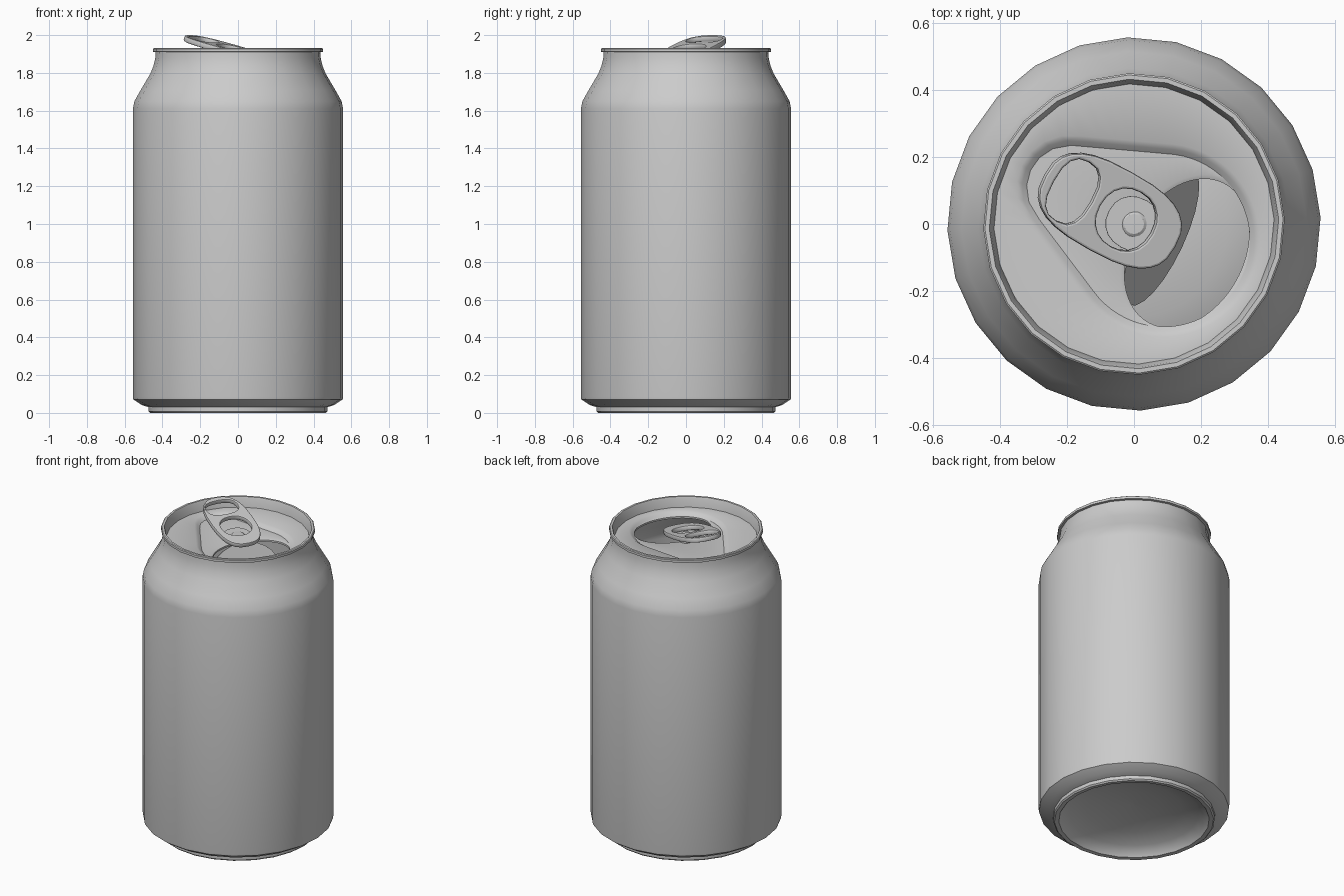
import bpy, bmesh, math
from mathutils import Vector

if "Cube" in bpy.data.objects:
    bpy.data.objects.remove(bpy.data.objects["Cube"])

SIDES, RAYS = 24, 72
YAW = math.radians(-29)                       # direction tab and mouth point
AX = Vector((math.cos(YAW), math.sin(YAW)))   # along the tab
AY = Vector((-AX.y, AX.x))                    # across the tab


def smooth(ob, angle=35):
    bpy.ops.object.select_all(action='DESELECT')
    ob.select_set(True)
    bpy.context.view_layer.objects.active = ob
    bpy.ops.object.shade_smooth_by_angle(angle=math.radians(angle))


def finish(name, bm):
    bmesh.ops.recalc_face_normals(bm, faces=bm.faces)
    me = bpy.data.meshes.new(name)
    bm.to_mesh(me)
    bm.free()
    ob = bpy.data.objects.new(name, me)
    bpy.context.collection.objects.link(ob)
    smooth(ob)
    return ob


def bridge(bm, a, b):
    n = len(a)
    for i in range(n):
        bm.faces.new((a[i], a[(i + 1) % n], b[(i + 1) % n], b[i]))


def lathe(name, profile, n=SIDES, centre=(0, 0), cap=False):
    bm = bmesh.new()
    last = None
    for r, z in profile:
        ring = [bm.verts.new((centre[0] + r * math.cos(math.radians(2) + i * math.tau / n),
                              centre[1] + r * math.sin(math.radians(2) + i * math.tau / n), z))
                for i in range(n)]
        if last:
            bridge(bm, last, ring)
        elif cap:
            bm.faces.new(ring)
        last = ring
    return finish(name, bm)


def outline(cx, cy, rx, ry, power=2.0, n=24):
    pts = []
    for i in range(n):
        c, s = math.cos(i * math.tau / n), math.sin(i * math.tau / n)
        pts.append((cx + rx * math.copysign(abs(c) ** (2 / power), c),
                    cy + ry * math.copysign(abs(s) ** (2 / power), s)))
    return pts


def plate(name, loops, half, bevel, loc, rot):
    # filled flat outline with holes, given thickness and rounded edges
    cu = bpy.data.curves.new(name, 'CURVE')
    cu.dimensions, cu.fill_mode = '2D', 'BOTH'
    cu.extrude, cu.bevel_depth, cu.bevel_resolution = half - bevel, bevel, 1
    cu.offset = -bevel
    for pts in loops:
        sp = cu.splines.new('POLY')
        sp.points.add(len(pts) - 1)
        for p, (x, y) in zip(sp.points, pts):
            p.co = (x, y, 0, 1)
        sp.use_cyclic_u = True
    ob = bpy.data.objects.new(name, cu)
    bpy.context.collection.objects.link(ob)
    ob.location, ob.rotation_euler = loc, rot
    bpy.ops.object.select_all(action='DESELECT')
    ob.select_set(True)
    bpy.context.view_layer.objects.active = ob
    bpy.ops.object.convert(target='MESH')
    smooth(bpy.context.object)


# Can shell: domed base, wall, shoulder, neck and rolled rim
lathe("can_body", [
    (0.001, 0.11), (0.15, 0.102), (0.28, 0.08), (0.38, 0.05), (0.425, 0.022),
    (0.44, 0.002), (0.465, 0), (0.473, 0.008), (0.473, 0.03), (0.51, 0.042),
    (0.555, 0.072), (0.557, 0.085), (0.557, 1.61), (0.549, 1.65), (0.515, 1.71),
    (0.465, 1.795), (0.447, 1.84), (0.438, 1.88), (0.436, 1.91), (0.45, 1.912),
    (0.45, 1.927), (0.445, 1.931), (0.432, 1.931), (0.428, 1.922), (0.418, 1.868)], cap=True)

# Lid with stamped teardrop recess and open mouth
MOUTH = 0.18 * AX


def lid_edge(p):
    return p.length - 0.418


def recess(grow):
    # tapered capsule from the wide mouth end to the narrow tab end
    def dist(p):
        return min((p - AX * (0.10 - 0.32 * k / 24)).length - (0.28 - 0.13 * k / 24)
                   for k in range(25)) - grow
    return dist


def mouth(grow):
    def dist(p):
        q = p - MOUTH
        return math.hypot(q.dot(AX) / (0.168 + grow), q.dot(AY) / (0.236 + grow)) - 1
    return dist


def ray_ring(bm, dist, z):
    ring = []
    for i in range(RAYS):
        d = Vector((math.cos(math.radians(2) + i * math.tau / RAYS),
                    math.sin(math.radians(2) + i * math.tau / RAYS)))
        lo, hi = 0.0, 1.0
        for _ in range(24):
            mid = (lo + hi) / 2
            if dist(MOUTH + d * mid) < 0:
                lo = mid
            else:
                hi = mid
        p = MOUTH + d * lo
        ring.append(bm.verts.new((p.x, p.y, z)))
    return ring


bm = bmesh.new()
rings = [ray_ring(bm, f, z) for f, z in (
    (lid_edge, 1.868), (recess(0.008), 1.868), (recess(-0.008), 1.858), (recess(-0.022), 1.846),
    (mouth(0.012), 1.846), (mouth(0.0), 1.841), (mouth(0.0), 1.83))]
for a, b in zip(rings, rings[1:]):
    bridge(bm, a, b)
finish("lid", bm)

# Mouth flap pushed down inside the can
hinge = 0.015 * AX
plate("mouth_flap", [outline(0.16, 0, 0.16, 0.225)], 0.006, 0.003,
      (hinge.x, hinge.y, 1.836), (0, math.radians(64), YAW + math.radians(4)))

# Pull tab: rounded plate with finger hole and rivet hole
TILT = math.radians(14)
plate("pull_tab", [outline(-0.085, 0, 0.228, 0.132, 2.7, 28),
                   outline(-0.215, -0.004, 0.066, 0.1, 2.6, 16),
                   outline(-0.03, 0, 0.09, 0.092, 2.2, 20)],
      0.015, 0.007, (0, 0, 1.909), (0, TILT, YAW))

# Rivet tongue inside the tab and the rivet holding it to the lid
plate("rivet_tongue", [outline(0.0, 0, 0.085, 0.08, 2.2, 20)], 0.004, 0.002,
      (0, 0, 1.882), (0, math.radians(4), YAW))
lathe("rivet", [(0.001, 1.893), (0.03, 1.892), (0.038, 1.886), (0.038, 1.846)], 16, cap=True)

# Set the tallest point of the model exactly on the height limit
bpy.context.view_layer.update()
tab = bpy.data.objects["pull_tab"]
tab.location.z += 2.0 - max((tab.matrix_world @ v.co).z for v in tab.data.vertices)
